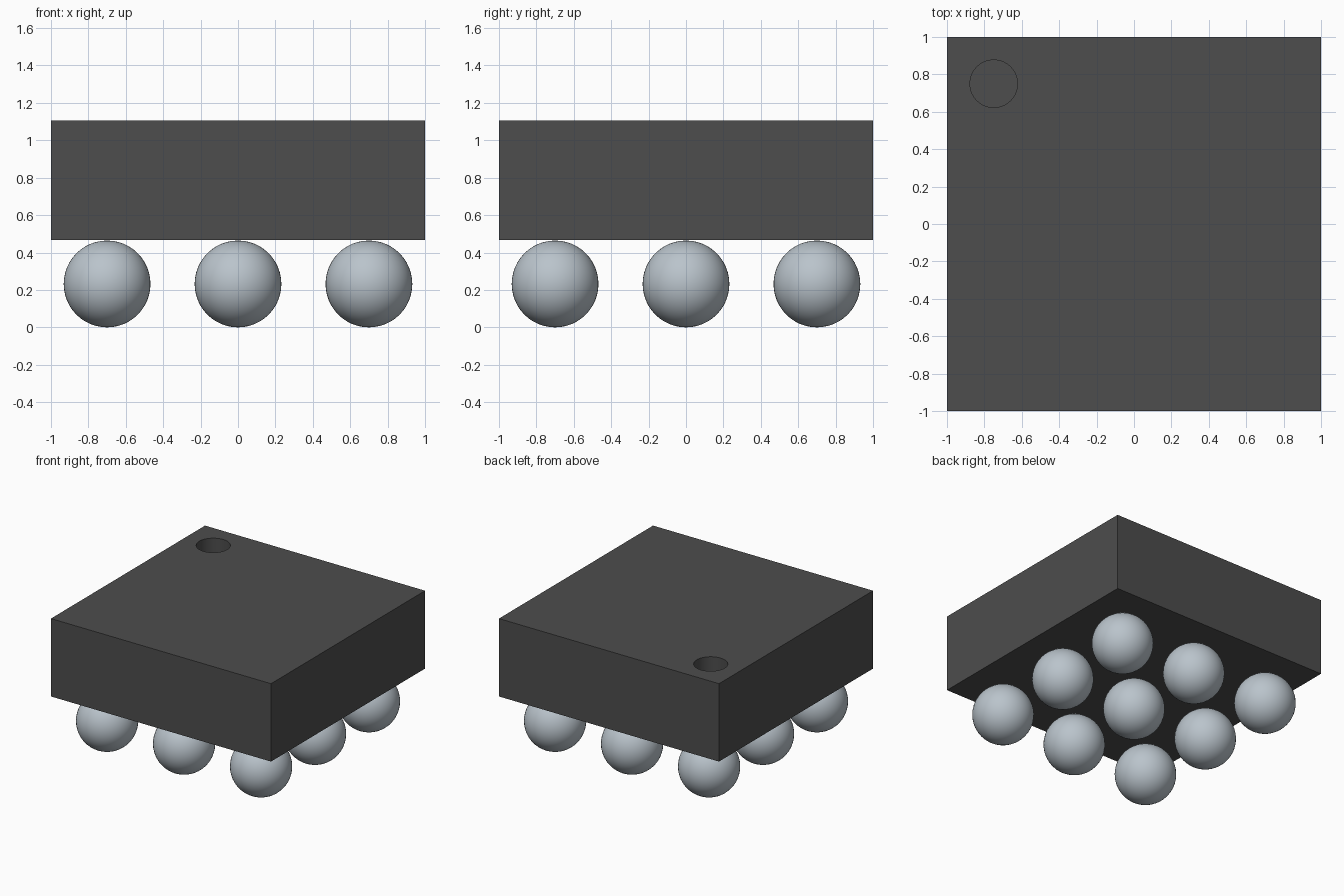
import bpy
import math

if "Cube" in bpy.data.objects:
    bpy.data.objects.remove(bpy.data.objects["Cube"], do_unlink=True)


def make_material(name, rgb):
    mat = bpy.data.materials.new(name)
    mat.use_nodes = True
    mat.diffuse_color = (*rgb, 1)
    node = next(n for n in mat.node_tree.nodes if n.type == 'BSDF_PRINCIPLED')
    node.inputs["Base Color"].default_value = (*rgb, 1)
    return mat


dark_grey = make_material("dark grey plastic", (0.074, 0.074, 0.074))
silver = make_material("silver solder", (0.49, 0.55, 0.60))

BALL_R = 0.232
PITCH = 0.70
BODY_BOTTOM, BODY_TOP = 0.466, 1.106
MARK_R, MARK_DEPTH = 0.127, 0.13

# Square package body
height = BODY_TOP - BODY_BOTTOM
bpy.ops.mesh.primitive_cube_add(size=1, location=(0, 0, BODY_BOTTOM + height / 2))
body = bpy.context.object
body.name = "package_body"
body.scale = (2, 2, height)
bpy.ops.object.transform_apply(location=False, rotation=False, scale=True)
body.data.materials.append(dark_grey)

# Round recess marking the first corner
bpy.ops.mesh.primitive_cylinder_add(vertices=64, radius=MARK_R, depth=MARK_DEPTH * 2,
                                    location=(-0.75, 0.75, BODY_TOP))
cutter = bpy.context.object
cutter.name = "corner_mark_cutter"
cutter.hide_render = True
cutter.data.materials.append(dark_grey)

recess = body.modifiers.new("corner_mark_recess", 'BOOLEAN')
recess.operation = 'DIFFERENCE'
recess.solver = 'EXACT'
recess.object = cutter
bpy.ops.object.select_all(action='DESELECT')
body.select_set(True)
bpy.context.view_layer.objects.active = body
bpy.ops.object.modifier_apply(modifier=recess.name)
bpy.data.objects.remove(cutter, do_unlink=True)
bpy.ops.object.shade_smooth_by_angle(angle=math.radians(30))

# Three by three grid of solder balls sharing one mesh
bpy.ops.mesh.primitive_uv_sphere_add(segments=48, ring_count=24, radius=BALL_R,
                                     location=(-PITCH, -PITCH, BALL_R))
first = bpy.context.object
first.name = "solder_ball_1_1"
first.data.materials.append(silver)
bpy.ops.object.shade_smooth()
for row in range(3):
    for col in range(3):
        if row == col == 0:
            continue
        ball = bpy.data.objects.new(f"solder_ball_{row + 1}_{col + 1}", first.data)
        ball.location = ((col - 1) * PITCH, (row - 1) * PITCH, BALL_R)
        bpy.context.collection.objects.link(ball)
